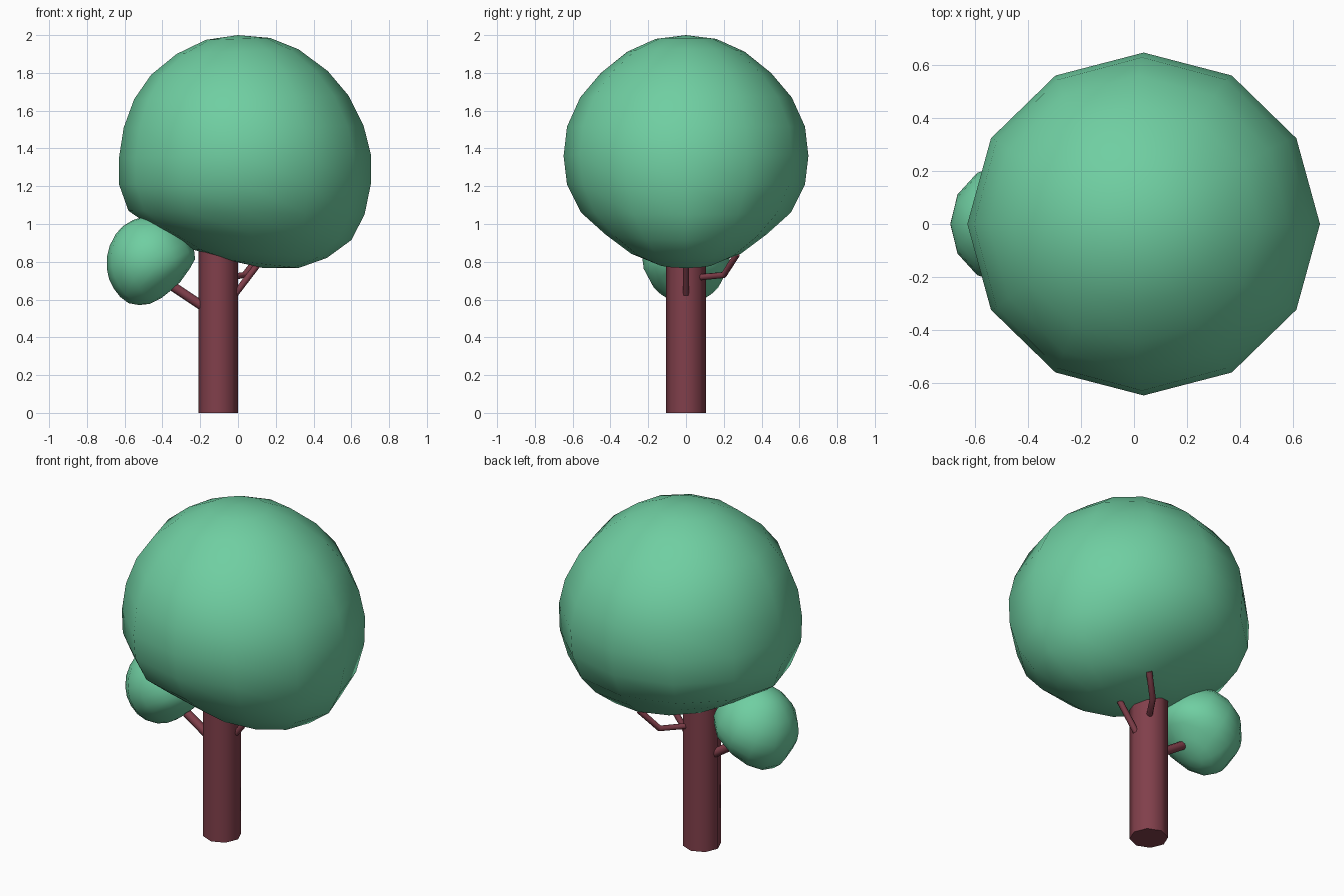
import bpy, bmesh, math
from mathutils import Matrix

if "Cube" in bpy.data.objects:
    bpy.data.objects.remove(bpy.data.objects["Cube"])

SIDES = 12


def material(name, rgb):
    m = bpy.data.materials.new(name)
    m.diffuse_color = (*rgb, 1)
    m.use_nodes = True
    m.node_tree.nodes["Principled BSDF"].inputs["Base Color"].default_value = m.diffuse_color
    return m


leaf = material("leaf_green", (0.16, 0.62, 0.36))
bark = material("bark_red", (0.22, 0.05, 0.07))

# Crown rings: left x, left z, right x, right z, depth radius
RINGS = [
    (-0.17, 1.975, 0.17, 1.985, 0.16),
    (-0.325, 1.90, 0.32, 1.925, 0.31),
    (-0.46, 1.79, 0.475, 1.81, 0.45),
    (-0.55, 1.66, 0.585, 1.68, 0.56),
    (-0.605, 1.51, 0.665, 1.52, 0.63),
    (-0.63, 1.35, 0.703, 1.37, 0.648),
    (-0.63, 1.21, 0.703, 1.21, 0.63),
    (-0.58, 1.07, 0.67, 1.05, 0.555),
    (-0.45, 0.98, 0.60, 0.915, 0.43),
    (-0.24, 0.865, 0.47, 0.82, 0.29),
    (-0.06, 0.81, 0.32, 0.767, 0.15),
]
TOP, BOTTOM = (0, 0, 2.0), (0.13, 0, 0.768)
CENTRE = (0.04, 0, 1.36)


def crown(name, matrix=Matrix()):
    bm = bmesh.new()
    loops = []
    for xl, zl, xr, zr, ry in RINGS:
        ring = []
        for i in range(SIDES):
            a = 2 * math.pi * i / SIDES
            t = (1 + math.cos(a)) / 2
            ring.append(bm.verts.new((xl + (xr - xl) * t, ry * math.sin(a), zl + (zr - zl) * t)))
        loops.append(ring)
    top, bottom = bm.verts.new(TOP), bm.verts.new(BOTTOM)
    for i in range(SIDES):
        j = (i + 1) % SIDES
        bm.faces.new((top, loops[0][i], loops[0][j]))
        bm.faces.new((bottom, loops[-1][j], loops[-1][i]))
        for a, b in zip(loops, loops[1:]):
            bm.faces.new((a[i], b[i], b[j], a[j]))
    bm.transform(matrix)
    bmesh.ops.recalc_face_normals(bm, faces=bm.faces)
    for f in bm.faces:
        f.smooth = True
    me = bpy.data.meshes.new(name)
    bm.to_mesh(me)
    bm.free()
    me.materials.append(leaf)
    bpy.context.collection.objects.link(bpy.data.objects.new(name, me))


def branch(name, points, radius):
    cu = bpy.data.curves.new(name, "CURVE")
    cu.dimensions = "3D"
    cu.bevel_depth, cu.bevel_resolution, cu.use_fill_caps = radius, 2, True
    sp = cu.splines.new("POLY")
    sp.points.add(len(points) - 1)
    for p, co in zip(sp.points, points):
        p.co = (*co, 1)
    ob = bpy.data.objects.new(name, cu)
    bpy.context.collection.objects.link(ob)
    bpy.ops.object.select_all(action="DESELECT")
    ob.select_set(True)
    bpy.context.view_layer.objects.active = ob
    bpy.ops.object.convert(target="MESH")
    ob = bpy.context.object
    ob.data.materials.clear()
    ob.data.materials.append(bark)
    bpy.ops.object.shade_smooth_by_angle(angle=math.radians(60))


# Main crown, and a small turned, mirrored copy on the left branch
crown("large_crown")
small = (Matrix.Translation((-0.47, 0, 0.81))
         @ Matrix.Rotation(math.radians(-26), 4, "Y")
         @ Matrix.Diagonal((-0.355, 0.355, 0.355, 1))
         @ Matrix.Translation([-c for c in CENTRE]))
crown("small_crown", small)

# Trunk
bpy.ops.mesh.primitive_cylinder_add(vertices=8, radius=0.105, depth=0.95,
                                    location=(-0.105, 0, 0.475), rotation=(0, 0, 0))
trunk = bpy.context.object
trunk.name = "trunk"
trunk.data.materials.append(bark)
bpy.ops.object.shade_smooth_by_angle(angle=math.radians(60))

# Branches
branch("left_branch", [(-0.12, 0, 0.52), (-0.45, 0, 0.74)], 0.025)
branch("right_branch", [(-0.06, 0, 0.57), (0.2, 0, 0.91)], 0.017)
branch("back_branch", [(-0.07, 0.04, 0.715), (0.035, 0.2, 0.73), (0.12, 0.27, 0.84)], 0.017)
